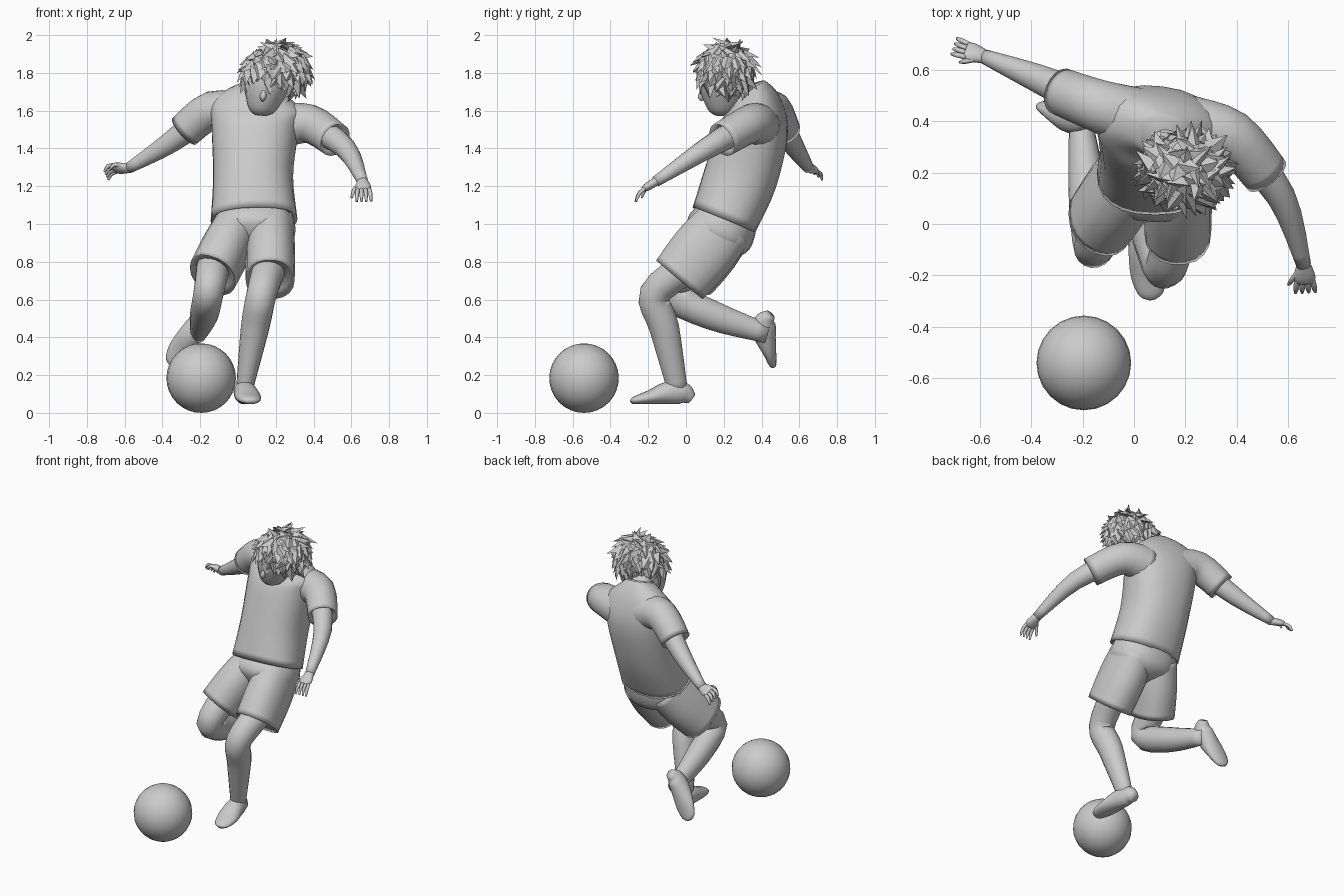
import bpy, bmesh, math, random
from mathutils import Vector

random.seed(4)
if "Cube" in bpy.data.objects:
    bpy.data.objects.remove(bpy.data.objects["Cube"])

X, Y, Z = Vector((1, 0, 0)), Vector((0, 1, 0)), Vector((0, 0, 1))

grey = bpy.data.materials.new("plain_grey")
grey.use_nodes = True
colour = (.6, .6, .6, 1)
grey.diffuse_color = colour
grey.node_tree.nodes["Principled BSDF"].inputs["Base Color"].default_value = colour


def finish(name, bm, smooth=True):
    """Turn a bmesh into a named object."""
    bmesh.ops.recalc_face_normals(bm, faces=bm.faces[:])
    mesh = bpy.data.meshes.new(name)
    bm.to_mesh(mesh)
    bm.free()
    for face in mesh.polygons:
        face.use_smooth = smooth
    mesh.materials.append(grey)
    ob = bpy.data.objects.new(name, mesh)
    bpy.context.scene.collection.objects.link(ob)
    return ob


def spline(keys, steps=4):
    """Smooth curve through keys of any dimension."""
    result = []
    last = len(keys) - 1
    for i in range(last):
        start, end = keys[i], keys[i + 1]
        leave = (end - keys[max(i - 1, 0)]) / 2
        arrive = (keys[min(i + 2, last)] - start) / 2
        for k in range(steps):
            t = k / steps
            blend = t * t * (3 - 2 * t)
            result.append(start * (1 - blend) + end * blend
                          + leave * (t * (1 - t) ** 2) - arrive * (t * t * (1 - t)))
    return result + [keys[-1]]


def tube(name, points, radii, side=X, side_end=None, sides=18, power=1, hem=False):
    """Skin ovals along a smooth path; radii are (half width, half depth)."""
    rings = spline([Vector((*p, *r)) for p, r in zip(points, radii)])
    centres = [Vector(ring[:3]) for ring in rings]
    last = len(rings) - 1
    frames = []
    for i, ring in enumerate(rings):
        along = (centres[min(i + 1, last)] - centres[max(i - 1, 0)]).normalized()
        u = side.lerp(side_end or side, i / last)
        u = (u - along * u.dot(along)).normalized()
        frames.append((centres[i], u * ring[3], along.cross(u) * ring[4]))
    if hem:  # fold the open end of a garment inwards
        centre, u, v = frames[-1]
        inward = (centres[-2] - centre).normalized() * .03
        frames.append((centre + inward, u * .8, v * .8))
    bm = bmesh.new()
    loops = []
    for centre, u, v in frames:
        loop = []
        for k in range(sides):
            angle = math.tau * k / sides
            c, s = [math.copysign(abs(w) ** power, w) for w in (math.cos(angle), math.sin(angle))]
            loop.append(bm.verts.new(centre + u * c + v * s))
        loops.append(loop)
    for low, high in zip(loops, loops[1:]):
        for k in range(sides):
            bm.faces.new((low[k - 1], low[k], high[k], high[k - 1]))
    bm.faces.new(loops[0])
    bm.faces.new(loops[-1])
    finish(name, bm)


def rounds(*radii):
    return [(r, r) for r in radii]


def hand(name, wrist, along, across, curl):
    """Palm, four bent fingers and a thumb."""
    along = along.normalized()
    across = (across - along * across.dot(along)).normalized()
    tube(name + "_palm", [wrist - along * .01, wrist + along * .05, wrist + along * .08],
         [(.026, .024), (.042, .022), (.036, .014)], across)

    def finger(label, base, reach, bend):
        joint = base + reach * .035 + bend * .01
        tip = joint + reach * .02 + bend * .03
        tube(label, [base, joint, tip], rounds(.011, .011, .006), across, sides=6)
    for i in range(4):
        spread = across * (i - 1.5)
        finger(f"{name}_finger_{i + 1}", wrist + along * .07 + spread * .02,
               along + spread * .1, curl)
    finger(name + "_thumb", wrist + along * .03 - across * .025, along - across * .7, curl)


def arm(side_name, chest, shoulder, cuff, elbow, wrist, reach, across):
    tube(side_name + "_sleeve", [chest, shoulder, cuff], rounds(.12, .103, .093), Z, hem=True)
    tube(side_name + "_arm", [shoulder, elbow, wrist], rounds(.075, .057, .029), Z)
    hand(side_name + "_hand", wrist, reach, across, -Z)


def leg(side_name, hip, hem, thigh, knee, calf, ankle):
    tube(side_name + "_shorts_leg", [hip, hip.lerp(hem, .5), hem],
         [(.12, .16), (.13, .175), (.13, .162)], power=.9, hem=True)
    tube(side_name + "_leg", [thigh, knee, calf, ankle],
         [(.09, .09), (.08, .083), (.075, .08), (.042, .052)])


def foot(name, heel, toe, up):
    """Flat sole from heel to toe with a rounded instep."""
    profile = [(0, .03, .03), (.15, .05, .06), (.4, .062, .06), (.7, .068, .037),
               (.93, .05, .022), (1, .02, .012)]
    tube(name, [heel.lerp(toe, t) + up * high for t, wide, high in profile],
         [p[1:] for p in profile], (toe - heel).cross(up))


def at(x, y, z):
    return Vector((x, y, z))


# Ball
bm = bmesh.new()
radius = .184
bmesh.ops.create_uvsphere(bm, u_segments=24, v_segments=16, radius=radius)
finish("ball", bm).location = (-.195, -.54, radius)

# Shirt body, from the collar down, with twisted shoulders
tube("shirt_body", [at(.11, .34, 1.73), at(.1, .37, 1.63), at(.09, .36, 1.5),
                    at(.08, .29, 1.25), at(.085, .2, 1.02)],
     [(.09, .08), (.235, .13), (.23, .18), (.212, .195), (.23, .178)],
     at(1, -.25, -.13), X, sides=24, power=.85, hem=True)

# Arms with sleeves and hands
arm("right", at(.02, .41, 1.57), at(-.14, .46, 1.6), at(-.285, .515, 1.49),
    at(-.36, .56, 1.43), at(-.58, .65, 1.295), at(-1, .35, 0), at(.2, .7, -.5))
arm("left", at(.22, .38, 1.52), at(.38, .34, 1.53), at(.515, .19, 1.445),
    at(.57, .11, 1.4), at(.66, -.16, 1.225), at(.05, -.8, -.5), X)

# Shorts, legs and feet: the left leg stands, the right swings back
tube("shorts_waist", [at(.085, .22, 1.09), at(.085, .2, 1.01), at(.085, .16, .92),
                      at(.08, .11, .83)],
     [(.19, .14), (.215, .178), (.2, .17), (.03, .04)], sides=24, power=.9)
leg("left", at(.175, .21, 1), at(.17, -.035, .705),
    at(.17, .02, .78), at(.125, -.165, .63), at(.09, -.115, .45), at(.03, -.04, .1))
leg("right", at(.005, .21, 1), at(-.135, .01, .73),
    at(-.13, .05, .78), at(-.155, -.09, .64), at(-.18, .13, .52), at(-.21, .43, .42))
foot("left_foot", at(.02, .03, .045), at(.07, -.29, .045), Z)
foot("right_foot", at(-.19, .475, .52), at(-.35, .48, .25), -Y)

# Neck, head and nose
tube("neck", [at(.1, .37, 1.62), at(.12, .31, 1.7), at(.16, .23, 1.77)], rounds(.075, .068, .07))
tube("head", [at(.12, .19, 1.575), at(.125, .19, 1.61), at(.15, .2, 1.72),
              at(.19, .21, 1.84), at(.21, .21, 1.9)],
     [(.03, .03), (.075, .08), (.113, .13), (.12, .13), (.08, .09)])
tube("nose", [at(.138, .09, 1.71), at(.133, .08, 1.675), at(.13, .09, 1.655)],
     rounds(.01, .017, .01), sides=8)


# Tousled hair: an open cap covered with flat pointed locks
def bare(d):
    return d.z < -.75 or (d.y < -.2 and d.z < -.5)


def on_head(d):
    return at(.2 + .17 * d.x + .02 * d.z, .21 + .145 * d.y, 1.8 + .15 * d.z)


bm = bmesh.new()
bmesh.ops.create_icosphere(bm, subdivisions=3, radius=1)
bmesh.ops.delete(bm, geom=[f for f in bm.faces if bare(f.calc_center_median())], context="FACES")
for v in bm.verts:
    v.co = on_head(v.co.normalized() * random.uniform(.86, 1.02))
count = 190
for i in range(count):
    height = 1 - (2 * i + 1) / count
    turn = i * math.pi * (3 - math.sqrt(5))
    ring = math.sqrt(1 - height * height)
    out = at(ring * math.cos(turn), ring * math.sin(turn), height)
    if bare(out):
        continue
    down = -Z + at(random.uniform(-.7, .7), random.uniform(-.7, .7), 0)
    down = (down - out * down.dot(out)).normalized()
    across = out.cross(down) * random.uniform(.02, .045)
    root = on_head(out * .93)
    tip = root + down * random.uniform(.03, .08) + out * random.uniform(.01, .055)
    corners = [root - across, root + across, root + out * .02 - down * .03, tip]
    a, b, c, t = [bm.verts.new(p) for p in corners]
    for face in ((a, b, c), (a, c, t), (c, b, t), (b, a, t)):
        bm.faces.new(face)
finish("hair", bm, smooth=False)
